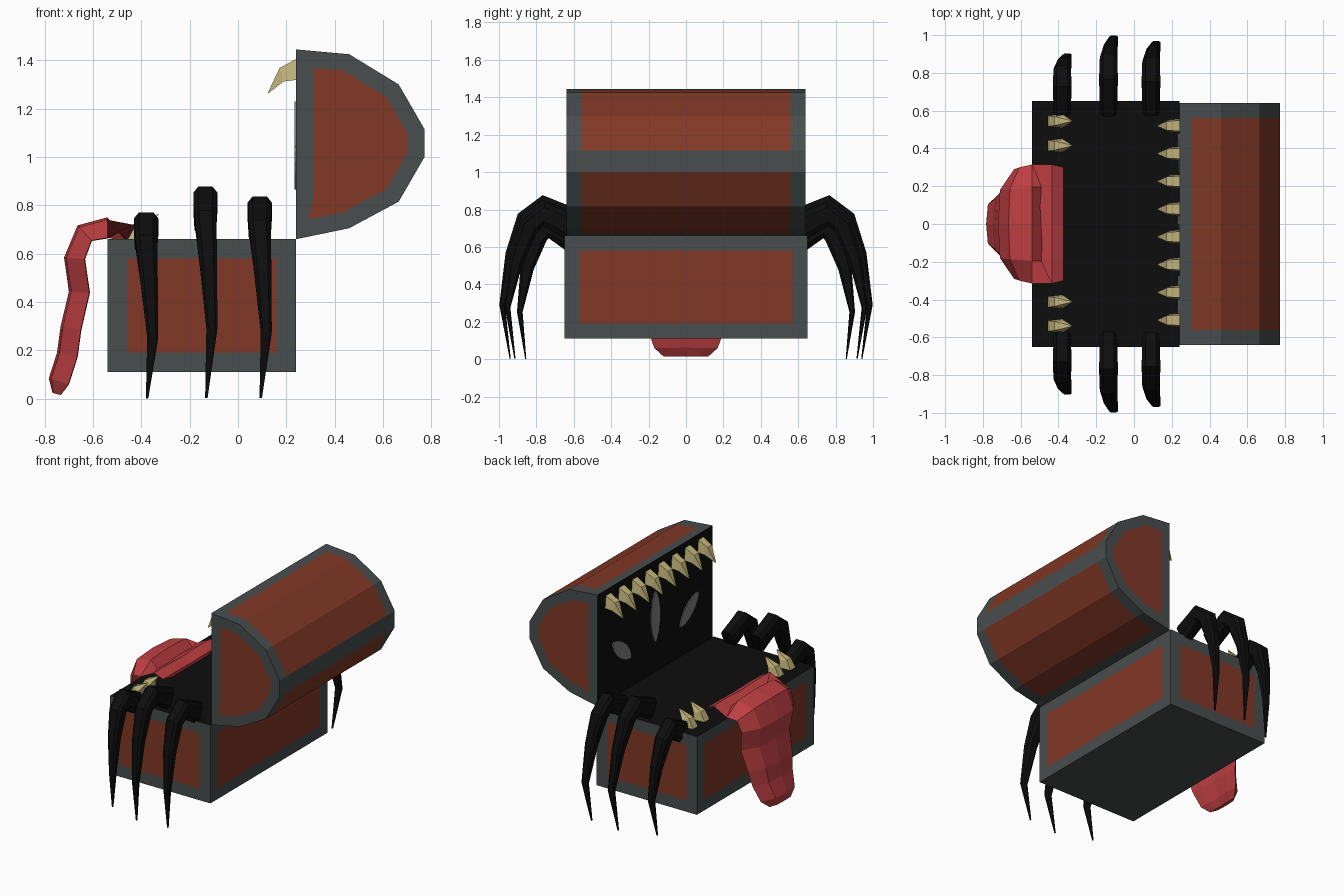
import bpy, bmesh, math
from mathutils import Vector

if "Cube" in bpy.data.objects:
    bpy.data.objects.remove(bpy.data.objects["Cube"])


def material(name, rgb):
    m = bpy.data.materials.new(name)
    m.diffuse_color = (*rgb, 1)
    m.use_nodes = True
    m.node_tree.nodes["Principled BSDF"].inputs["Base Color"].default_value = m.diffuse_color
    return m


IRON = material("dark iron", (0.065, 0.075, 0.075))
WOOD = material("red wood", (0.22, 0.04, 0.019))
BLACK = material("mouth black", (0.004, 0.004, 0.004))
BONE = material("bone", (0.56, 0.47, 0.2))
FLESH = material("tongue red", (0.52, 0.05, 0.055))
EYE = material("eye grey", (0.22, 0.22, 0.22))


def finish(name, bm, mats):
    bmesh.ops.recalc_face_normals(bm, faces=bm.faces[:])
    me = bpy.data.meshes.new(name)
    bm.to_mesh(me)
    bm.free()
    for m in mats:
        me.materials.append(m)
    ob = bpy.data.objects.new(name, me)
    bpy.context.collection.objects.link(ob)
    return ob


def loft(rings):
    """Skin a list of equal-sized rings and cap both ends."""
    bm = bmesh.new()
    vs = [[bm.verts.new(p) for p in r] for r in rings]
    n = len(vs[0])
    for a, b in zip(vs, vs[1:]):
        for i in range(n):
            j = (i + 1) % n
            bm.faces.new((a[i], a[j], b[j], b[i]))
    bm.faces.new(vs[0])
    bm.faces.new(vs[-1][::-1])
    bmesh.ops.recalc_face_normals(bm, faces=bm.faces[:])
    bm.normal_update()
    return bm


def path_normals(pts):
    """2D unit normals along a 2D path."""
    out = []
    for i in range(len(pts)):
        a, b = Vector(pts[max(i - 1, 0)]), Vector(pts[min(i + 1, len(pts) - 1)])
        t = (b - a).normalized()
        out.append(Vector((t.y, -t.x)))
    return out


# Chest base: iron box, wood panels inset on four sides, black mouth on top
rect = [(-0.54, 0.11), (0.24, 0.11), (0.24, 0.66), (-0.54, 0.66)]
bm = loft([[(x, y, z) for x, z in rect] for y in (-0.65, 0.65)])
sides = [f for f in bm.faces if abs(f.normal.z) < 0.5]
for f in bm.faces:
    if f.normal.z > 0.5:
        f.material_index = 2
bmesh.ops.inset_individual(bm, faces=sides, thickness=0.08, use_even_offset=True)
for f in sides:
    f.material_index = 1
finish("chest_base", bm, [IRON, WOOD, BLACK])

# Open lid: faceted barrel profile standing on its hinge
profile = [(0.24, 0.66), (0.305, 0.673), (0.46, 0.705), (0.665, 0.815), (0.772, 1.0),
           (0.772, 1.115), (0.665, 1.30), (0.46, 1.425), (0.305, 1.439), (0.24, 1.445)]
bm = loft([[(x, y, z) for x, z in profile] for y in (-0.64, -0.56, 0.56, 0.64)])
ends = []
for f in bm.faces:
    c = f.calc_center_median()
    if abs(f.normal.y) > 0.9:
        ends.append(f)
    elif f.normal.x < -0.9:
        f.material_index = 2
    elif abs(c.y) < 0.5 and c.x > 0.31 and f.normal.x < 0.99:
        f.material_index = 1
bmesh.ops.inset_individual(bm, faces=ends, thickness=0.07, use_even_offset=True)
for f in ends:
    f.material_index = 1
finish("chest_lid", bm, [IRON, WOOD, BLACK])


# Eyes: thin pointed plates on the inner face of the lid
def eye(name, y, z, half_len, half_wid, angle):
    pts = []
    for i in range(14):
        t = 2 * math.pi * i / 14
        a = half_len * math.cos(t)
        w = half_wid * math.sin(t) * abs(math.sin(t)) ** 0.4
        pts.append((y + a * math.cos(angle) - w * math.sin(angle),
                    z + a * math.sin(angle) + w * math.cos(angle)))
    finish(name, loft([[(x, p, q) for p, q in pts] for x in (0.241, 0.234)]), [EYE])


eye("eye_middle", 0, 1.05, 0.18, 0.052, math.pi / 2)
eye("eye_left", 0.375, 0.955, 0.135, 0.052, math.radians(40))
eye("eye_right", -0.375, 0.955, 0.135, 0.052, math.radians(140))


# Teeth: hooked four-sided fangs; u points along the hook, o out of the gum
def tooth(name, origin, u, o, s=1.0):
    origin, u, o = Vector(origin), Vector(u), Vector(o)
    rows = [((0, -0.01), (0.09, -0.01), 0.038), ((0.042, 0.068), (0.098, 0.052), 0.032),
            ((0.144, 0.116), (0.146, 0.113), 0.003)]
    rings = []
    for a, b, w in rows:
        ring = []
        for (p, q), k in ((a, -0.75), (a, 0.75), (b, 1), (b, -1)):
            ring.append(origin + s * (u * p + o * q) + Vector((0, w * k, 0)))
        rings.append(ring)
    finish(name, loft(rings), [BONE])


for i in range(8):
    tooth(f"upper_tooth_{i + 1}", (0.24, 0.52 - i * 0.147, 1.41), (0, 0, -1), (-1, 0, 0))
for i, y in enumerate((-0.54, -0.412, 0.415, 0.545)):
    tooth(f"lower_tooth_{i + 1}", (-0.46, y, 0.66), (1, 0, 0), (0, 0, 1), 0.9)

# Tongue: (x, z, half width) stations hanging over the rim
stations = [(-0.375, 0.672, 0.30), (-0.44, 0.685, 0.315), (-0.54, 0.70, 0.315),
            (-0.63, 0.68, 0.30), (-0.67, 0.58, 0.29), (-0.65, 0.44, 0.27),
            (-0.685, 0.29, 0.24), (-0.70, 0.18, 0.21), (-0.735, 0.07, 0.17),
            (-0.748, 0.018, 0.12)]
section = [(-1, -0.7), (-0.62, 0.8), (0, 1), (0.62, 0.8), (1, -0.7), (0.6, -0.75), (0, -0.6), (-0.6, -0.75)]
rings = []
path = [(s[0], s[1]) for s in stations]
for i, ((x, z, w), n) in enumerate(zip(stations, path_normals(path))):
    if n.x > 0 or n.y < -0.5:
        n = -n
    t = 0.02 if i in (0, 9) else 0.05
    rings.append([(x + n.x * t * q, w * p, z + n.y * t * q) for p, q in section])
finish("tongue", loft(rings), [FLESH])

# Legs: (y, z, half thickness, half width, x shift) stations of a spider leg
LEG = [(0.60, 0.735, 0.07, 0.045, 0), (0.77, 0.815, 0.062, 0.05, 0),
       (0.855, 0.75, 0.052, 0.046, 0), (0.93, 0.56, 0.036, 0.036, 0.012),
       (0.983, 0.29, 0.015, 0.023, 0.027), (0.94, 0.002, 0.003, 0.005, 0.004)]


def leg(name, x0, side, reach, height):
    pts = [(0.62 + (y - 0.62) * reach, z * height) for y, z, *_ in LEG]
    rings = []
    for (y, z), n, (_, _, t, w, dx) in zip(pts, path_normals(pts), LEG):
        ring = []
        for a, b in ((-1, -0.6), (-1, 0.6), (-0.6, 1), (0.6, 1), (1, 0.6), (1, -0.6), (0.6, -1), (-0.6, -1)):
            ring.append((x0 + dx + a * w, side * (y + n.x * t * b), max(0, z + n.y * t * b)))
        rings.append(ring)
    finish(name, loft(rings), [BLACK])


for label, side in (("right", -1), ("left", 1)):
    leg(f"front_leg_{label}", -0.38, side, 0.74, 0.87)
    leg(f"middle_leg_{label}", -0.135, side, 1.0, 1.0)
    leg(f"rear_leg_{label}", 0.09, side, 0.92, 0.95)
